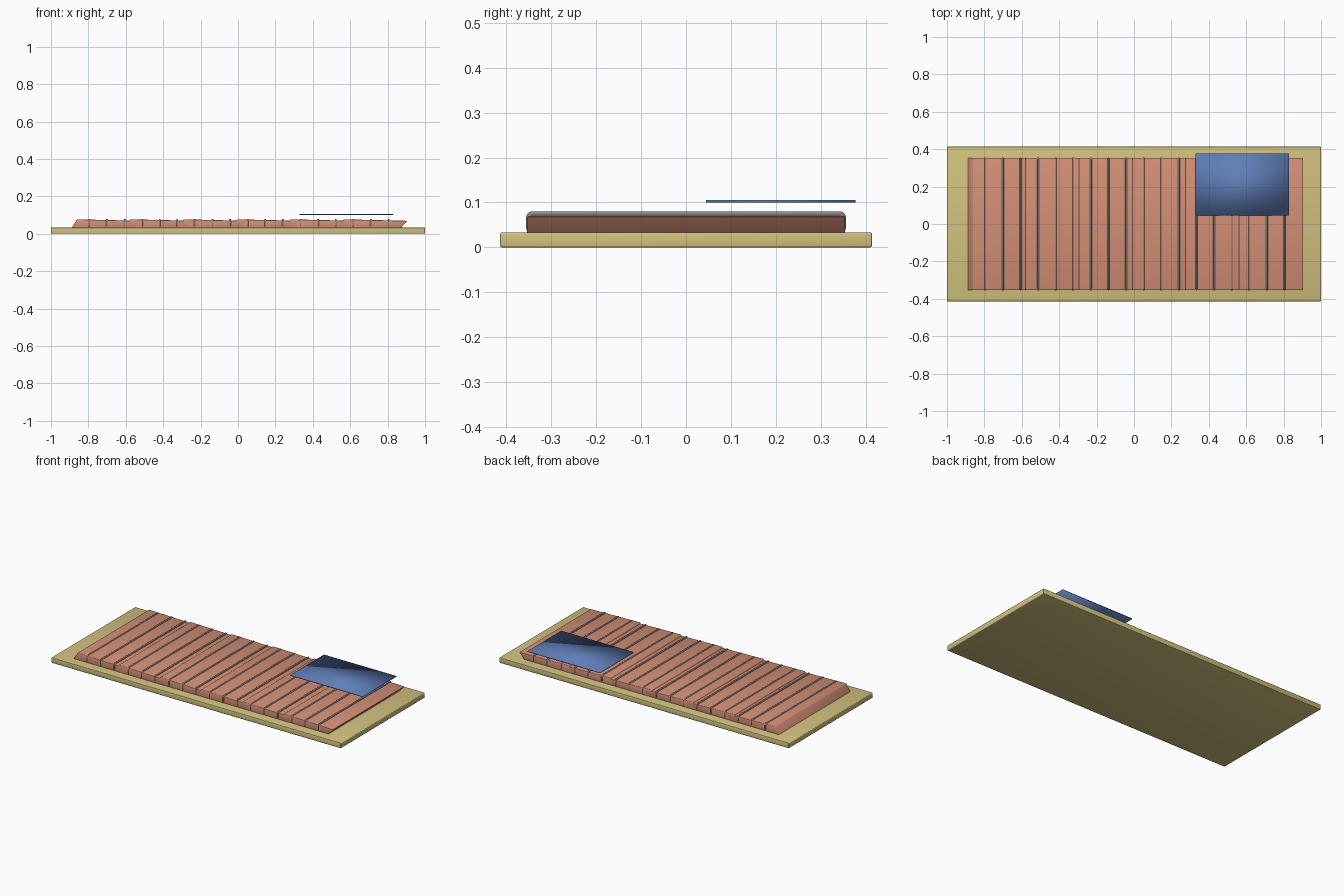
import bpy
import bmesh
import math

old = bpy.data.objects.get("Cube")
if old:
    bpy.data.objects.remove(old, do_unlink=True)


def material(name, rgb):
    m = bpy.data.materials.new(name)
    m.use_nodes = True
    m.diffuse_color = (*rgb, 1)
    m.node_tree.nodes["Principled BSDF"].inputs["Base Color"].default_value = (*rgb, 1)
    return m


TAN = material("tan board", (0.64, 0.54, 0.21))
CLAY = material("terracotta", (0.66, 0.28, 0.18))
STEEL = material("grey wire", (0.25, 0.27, 0.26))
BLUE = material("blue sheet", (0.115, 0.21, 0.48))


def link(name, data, mat):
    ob = bpy.data.objects.new(name, data)
    bpy.context.collection.objects.link(ob)
    data.materials.append(mat)
    return ob


def prism(name, outline, y0, y1, mat, bevel=0.0):
    """Extrude an x-z outline along y, with optional rounded edges."""
    bm = bmesh.new()
    face = bm.faces.new([bm.verts.new((x, y0, z)) for x, z in outline])
    ext = bmesh.ops.extrude_face_region(bm, geom=[face])["geom"]
    verts = [v for v in ext if isinstance(v, bmesh.types.BMVert)]
    bmesh.ops.translate(bm, verts=verts, vec=(0, y1 - y0, 0))
    if bevel:
        bmesh.ops.bevel(bm, geom=bm.edges[:], offset=bevel, segments=3,
                        profile=0.5, affect='EDGES')
    bmesh.ops.recalc_face_normals(bm, faces=bm.faces)
    me = bpy.data.meshes.new(name)
    bm.to_mesh(me)
    bm.free()
    me.shade_smooth()
    ob = link(name, me, mat)
    if bevel:
        bpy.ops.object.select_all(action='DESELECT')
        ob.select_set(True)
        bpy.context.view_layer.objects.active = ob
        bpy.ops.object.shade_smooth_by_angle(angle=math.radians(35))
    return ob


# Base board
prism("base_board", [(-1, 0), (1, 0), (1, 0.033), (-1, 0.033)],
      -0.414, 0.414, TAN, 0.004)

# Row of overlapping slanted slabs, each tipping down towards the next
for i in range(6):
    x = -0.89 + 0.285 * i
    prism(f"slab_{i + 1}",
          [(x, 0.031), (x + 0.335, 0.031), (x + 0.37, 0.069), (x + 0.03, 0.077)],
          -0.354, 0.354, CLAY, 0.004)


# Wire loops wrapped round the slabs
def wire_loop(name, x):
    cu = bpy.data.curves.new(name, 'CURVE')
    cu.dimensions = '3D'
    cu.bevel_depth = 0.005
    cu.bevel_resolution = 2
    sp = cu.splines.new('POLY')
    points = []
    for k in range(16):
        quarter, step = divmod(k, 4)
        a = math.radians(90 * quarter + 30 * step)
        sy = 1 if quarter in (0, 3) else -1
        sz = 1 if quarter < 2 else -1
        points.append((x, 0.343 * sy + 0.008 * math.cos(a),
                       0.055 + 0.012 * sz + 0.008 * math.sin(a), 1))
    sp.points.add(len(points) - 1)
    for p, co in zip(sp.points, points):
        p.co = co
    sp.use_cyclic_u = True
    sp.use_smooth = True
    link(name, cu, STEEL)


for i in range(18):
    wire_loop(f"wire_loop_{i + 1}", -0.795 + 0.0941 * i)

# Thin floating sheet, softly shaded across its corners
prism("blue_sheet", [(0.33, 0.1), (0.83, 0.1), (0.83, 0.105), (0.33, 0.105)],
      0.045, 0.377, BLUE)
